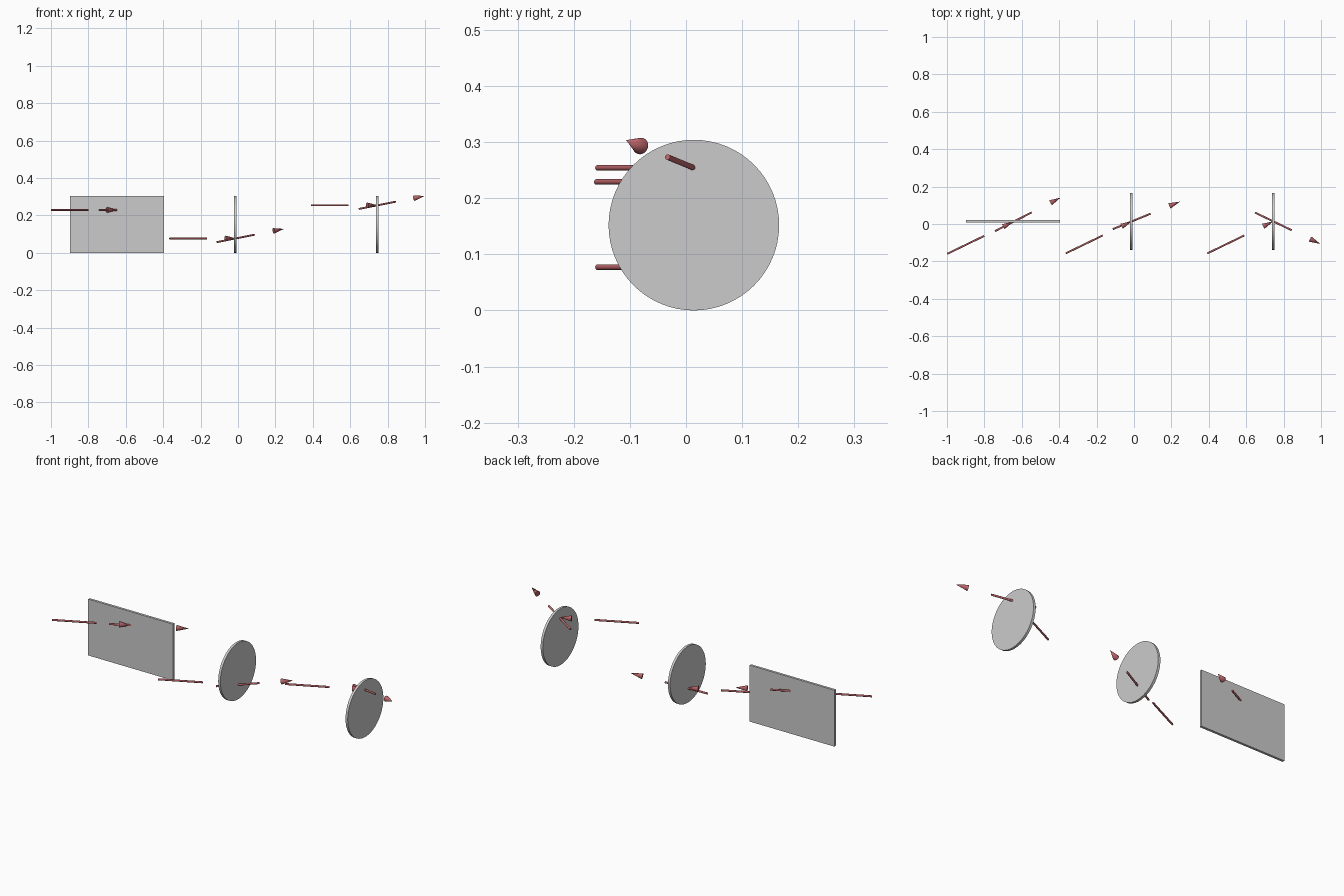
import bpy
import math
from mathutils import Vector

if "Cube" in bpy.data.objects:
    bpy.data.objects.remove(bpy.data.objects["Cube"])

THICK = 0.013
R = 0.152          # disc radius, half the panel height
Y0 = 0.014         # y of the panel plane and disc centres

red = bpy.data.materials.new("ray_red")
red.diffuse_color = (0.5, 0.13, 0.14, 1)
red.use_nodes = True
red.node_tree.nodes["Principled BSDF"].inputs["Base Color"].default_value = red.diffuse_color


def finish(name, mat=None):
    ob = bpy.context.object
    ob.name = name
    if mat:
        ob.data.materials.append(mat)
    bpy.ops.object.shade_smooth_by_angle(angle=math.radians(35))
    return ob


def disc(name, x):
    bpy.ops.mesh.primitive_cylinder_add(vertices=64, radius=R, depth=THICK,
                                        location=(x, Y0, R),
                                        rotation=(0, math.pi / 2, 0))
    finish(name)


def arrow(name, centre, direction):
    """Short shaft centred on a point, with a detached head ahead of it."""
    d = Vector(direction).normalized()
    c = Vector(centre)
    rot = d.to_track_quat('Z', 'Y').to_euler()
    bpy.ops.mesh.primitive_cylinder_add(vertices=24, radius=0.005, depth=0.22,
                                        location=c, rotation=rot)
    finish(name + "_shaft", red)
    bpy.ops.mesh.primitive_cone_add(vertices=24, radius1=0.015, radius2=0,
                                    depth=0.06, location=c + d * 0.253,
                                    rotation=rot)
    finish(name + "_head", red)


# Flat rectangular panel, facing the front
bpy.ops.mesh.primitive_cube_add(size=1, location=(-0.647, Y0, R))
bpy.context.object.scale = (0.505, THICK, 2 * R)
bpy.ops.object.transform_apply(location=False, rotation=False, scale=True)
bpy.context.object.name = "panel"

# Two upright discs, facing sideways
disc("middle_disc", -0.015)
disc("right_disc", 0.745)

# Each surface has an incoming ray ending at the hit point and an outgoing one
incoming = Vector((0.9, 0.436, 0)).normalized()
rays = [
    ("panel", (-0.645, 0.012, 0.229), (0.249, 0.127, 0)),
    ("middle", (-0.012, 0.014, 0.077), (0.254, 0.104, 0.05)),
    ("right", (0.745, 0.014, 0.254), (0.254, -0.122, 0.05)),
]
for name, hit, out in rays:
    arrow(name + "_incoming", Vector(hit) - incoming * 0.283, incoming)
    arrow(name + "_outgoing", hit, out)
